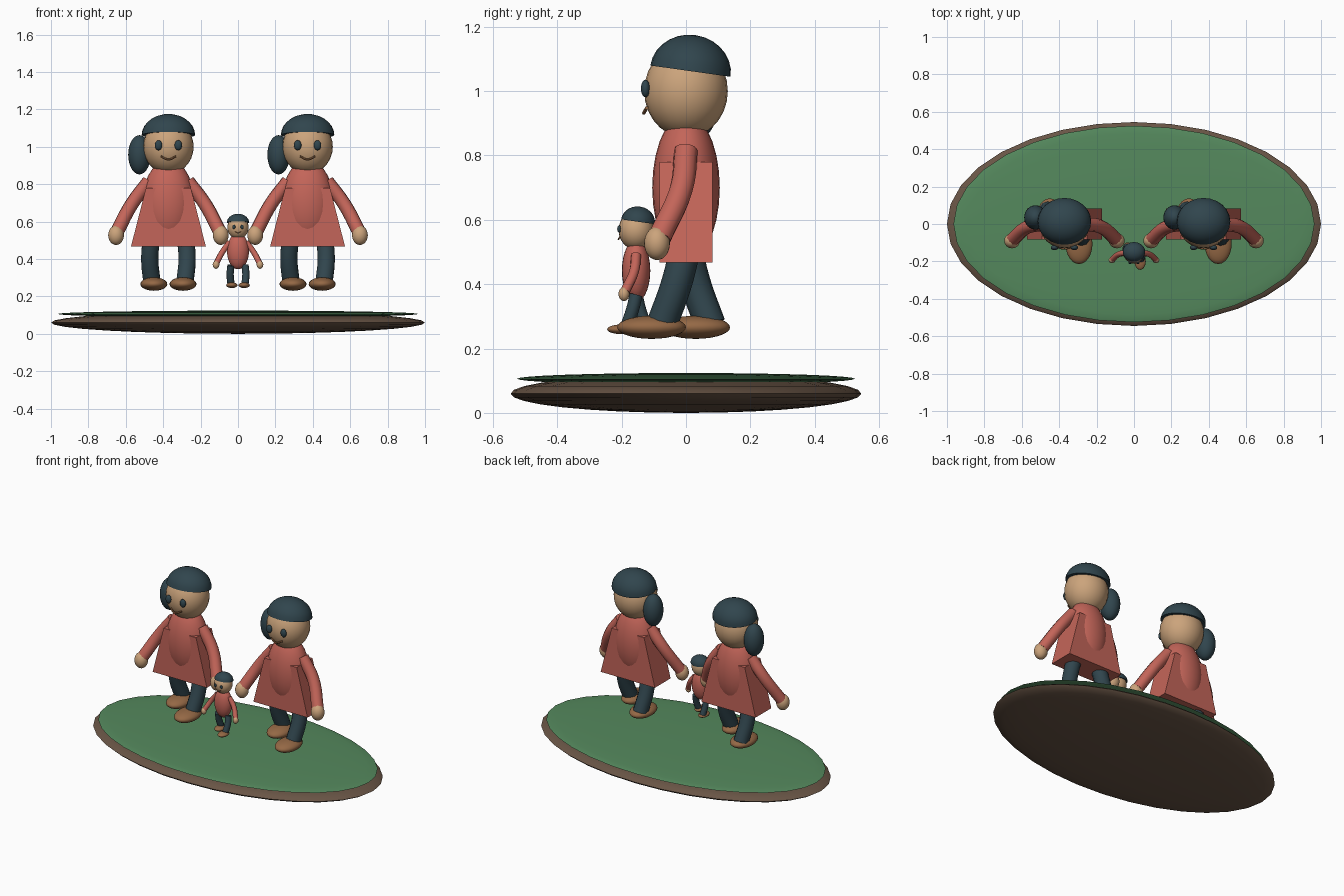
import bpy, bmesh, math
from mathutils import Matrix, Vector

if "Cube" in bpy.data.objects:
    bpy.data.objects.remove(bpy.data.objects["Cube"])


def material(name, rgb):
    m = bpy.data.materials.new(name)
    m.diffuse_color = (*rgb, 1)
    m.use_nodes = True
    m.node_tree.nodes["Principled BSDF"].inputs["Base Color"].default_value = m.diffuse_color
    return m


RED = material("red_cloth", (0.55, 0.13, 0.10))
SKIN = material("skin", (0.60, 0.37, 0.20))
DARK = material("dark_cloth", (0.03, 0.06, 0.075))
BROWN = material("brown_leather", (0.30, 0.14, 0.06))
GREEN = material("grass_green", (0.09, 0.25, 0.11))
SOIL = material("soil_brown", (0.14, 0.09, 0.06))


def finish(obj, mat, angle=40):
    obj.data.materials.append(mat)
    bpy.ops.object.select_all(action='DESELECT')
    obj.select_set(True)
    bpy.context.view_layer.objects.active = obj
    if obj.type == 'CURVE':
        bpy.ops.object.convert(target='MESH')
        obj = bpy.context.object
    bpy.ops.object.shade_smooth_by_angle(angle=math.radians(angle))
    return obj


def from_bmesh(name, bm, mat):
    me = bpy.data.meshes.new(name)
    bmesh.ops.recalc_face_normals(bm, faces=bm.faces)
    bm.to_mesh(me)
    bm.free()
    obj = bpy.data.objects.new(name, me)
    bpy.context.collection.objects.link(obj)
    return finish(obj, mat)


def ball(name, loc, radii, mat, segs=24, rings=14, half=False, tilt=0):
    """Ellipsoid, or its closed upper half."""
    bm = bmesh.new()
    bmesh.ops.create_uvsphere(bm, u_segments=segs, v_segments=rings, radius=1)
    if half:
        geom = bm.verts[:] + bm.edges[:] + bm.faces[:]
        bmesh.ops.bisect_plane(bm, geom=geom, plane_co=(0, 0, 0),
                               plane_no=(0, 0, -1), clear_outer=True)
        bmesh.ops.holes_fill(bm, edges=[e for e in bm.edges if e.is_boundary])
    bm.transform(Matrix.Translation(loc) @ Matrix.Rotation(tilt, 4, 'X')
                 @ Matrix.Diagonal((*radii, 1)))
    return from_bmesh(name, bm, mat)


def tube(name, pts, radius, mat, sides=3):
    """Smooth capped tube through points."""
    cu = bpy.data.curves.new(name, 'CURVE')
    cu.dimensions = '3D'
    cu.bevel_depth = radius
    cu.bevel_resolution = sides
    cu.resolution_u = 6
    cu.use_fill_caps = True
    sp = cu.splines.new('BEZIER')
    sp.bezier_points.add(len(pts) - 1)
    for bp, p in zip(sp.bezier_points, pts):
        bp.co = p
        bp.handle_left_type = bp.handle_right_type = 'AUTO'
    obj = bpy.data.objects.new(name, cu)
    bpy.context.collection.objects.link(obj)
    return finish(obj, mat)


def skirt(name, place, mat):
    """Flared dress panel: trapezoid extruded front to back."""
    bm = bmesh.new()
    prof = [(-0.2, 0.467), (0.2, 0.467), (0.12, 0.78), (-0.12, 0.78)]
    face = bm.faces.new([bm.verts.new(place((x, -0.083, z))) for x, z in prof])
    ext = bmesh.ops.extrude_face_region(bm, geom=[face])
    vs = [v for v in ext['geom'] if isinstance(v, bmesh.types.BMVert)]
    bmesh.ops.translate(bm, verts=vs, vec=(0, 0.166, 0))
    return from_bmesh(name, bm, mat)


def figure(tag, origin, s, adult):
    o = Vector(origin)

    def place(p):
        return o + Vector(p) * s

    def blob(part, loc, radii, mat, **kw):
        ball(f"{tag}_{part}", place(loc), [r * s for r in radii], mat, **kw)

    def limb(part, pts, r, mat, **kw):
        tube(f"{tag}_{part}", [place(p) for p in pts], r * s, mat, **kw)

    # head, hair and face
    blob("head", (0, 0, 1.0), (0.135, 0.13, 0.145), SKIN)
    blob("hair_cap", (0, 0.014, 1.062), (0.143, 0.126, 0.113), DARK,
         half=True, tilt=math.radians(-8))
    limb("mouth", [(-0.04, -0.122, 0.948), (0, -0.131, 0.932), (0.04, -0.122, 0.948)],
         0.006, BROWN, sides=1)
    # torso
    blob("torso", (0, 0, 0.70), (0.14, 0.105, 0.23), RED)
    if adult:
        blob("side_hair", (-0.155, 0.035, 0.957), (0.06, 0.065, 0.105), DARK)
        skirt(f"{tag}_skirt", place, RED)
    for side, k in (("left", -1), ("right", 1)):
        blob(f"{side}_eye", (k * 0.053, -0.126, 1.008), (0.02, 0.014, 0.027), DARK,
             segs=16, rings=10)
        # arms swing slightly forward
        limb(f"{side}_arm", [(k * 0.105, 0, 0.815), (k * 0.195, -0.015, 0.695),
                             (k * 0.275, -0.082, 0.545)], 0.037, RED)
        blob(f"{side}_hand", (k * 0.28, -0.09, 0.527), (0.042, 0.04, 0.052), SKIN)
        # striding legs, right one forward
        knee, ankle, foot = (-0.03, -0.075, -0.107) if k > 0 else (0.03, 0.075, 0.03)
        limb(f"{side}_leg", [(k * 0.09, 0, 0.52), (k * 0.1, knee, 0.40),
                             (k * 0.088, ankle, 0.275)], 0.048, DARK)
        blob(f"{side}_shoe", (k * 0.078, foot, 0.266), (0.072, 0.107, 0.036), BROWN)


# oval ground disc with grass layer
ball("soil_base", (0, 0, 0.06), (1.0, 0.545, 0.06), SOIL, segs=32, rings=16)
ball("grass_top", (0, 0, 0.106), (0.965, 0.525, 0.018), GREEN, segs=32, rings=16)

# two adults with a small child between and in front
figure("left_adult", (-0.372, 0, 0), 1, True)
figure("right_adult", (0.372, 0, 0), 1, True)
figure("child", (0, -0.155, 0.148), 0.42, False)
